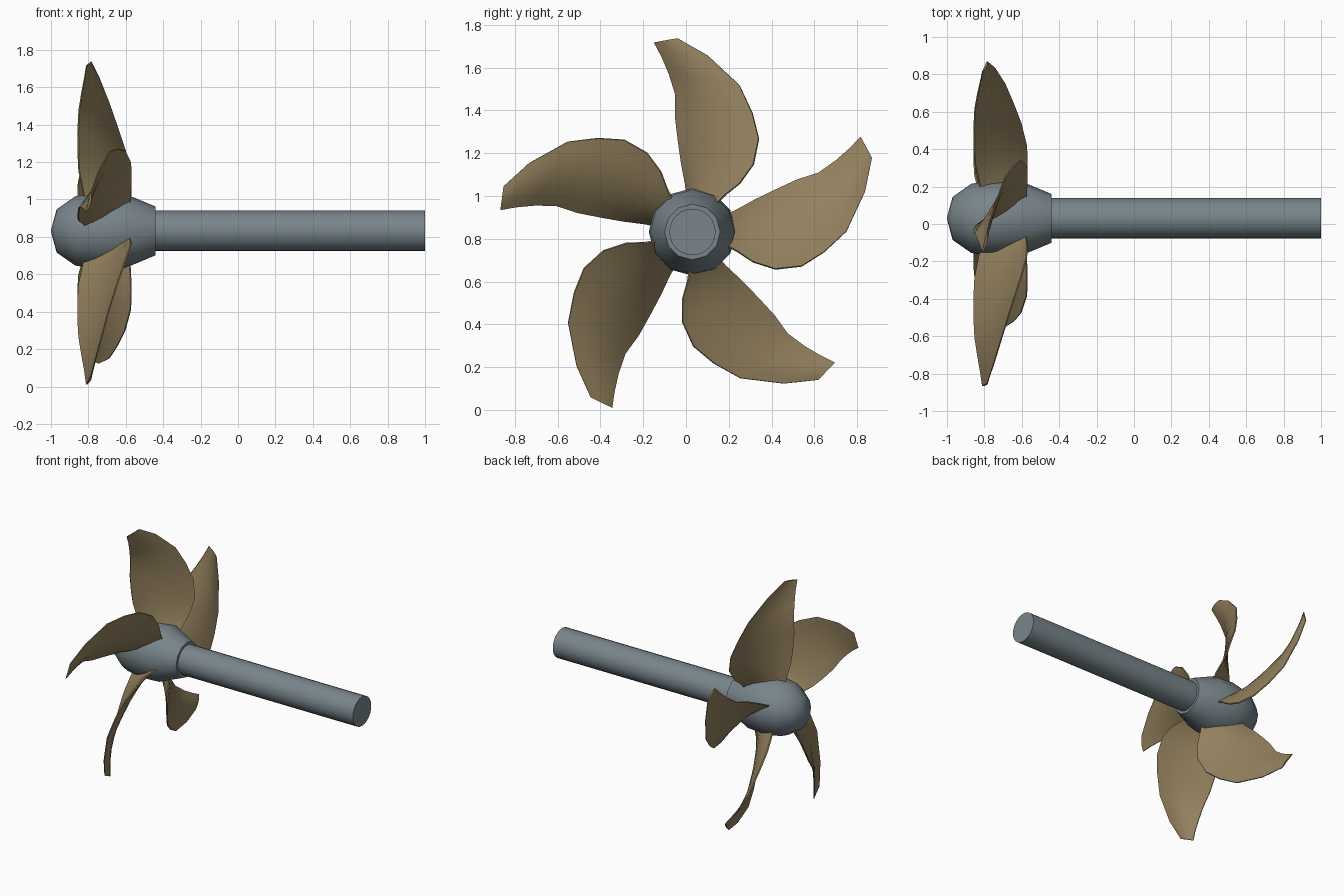
import bpy, bmesh
from math import sin, cos, pi, radians
from mathutils import Vector, Matrix

if "Cube" in bpy.data.objects:
    bpy.data.objects.remove(bpy.data.objects["Cube"])

AXIS = Vector((0, 0.03, 0.832))
BLADES = 5


def material(name, rgb):
    m = bpy.data.materials.new(name)
    m.use_nodes = True
    m.diffuse_color = (*rgb, 1)
    bsdf = m.node_tree.nodes["Principled BSDF"]
    bsdf.inputs["Base Color"].default_value = (*rgb, 1)
    bsdf.inputs["Roughness"].default_value = 0.6
    return m


steel = material("grey steel", (0.19, 0.235, 0.26))
bronze = material("dull bronze", (0.29, 0.215, 0.11))


def finish(bm, name, mat, angle):
    bmesh.ops.recalc_face_normals(bm, faces=bm.faces)
    mesh = bpy.data.meshes.new(name)
    bm.to_mesh(mesh)
    bm.free()
    obj = bpy.data.objects.new(name, mesh)
    bpy.context.collection.objects.link(obj)
    mesh.materials.append(mat)
    bpy.ops.object.select_all(action='DESELECT')
    obj.select_set(True)
    bpy.context.view_layer.objects.active = obj
    bpy.ops.object.shade_smooth_by_angle(angle=radians(angle))
    return obj


def lathe(name, profile, sides, mat, angle):
    """Turn an (x, radius) profile around the shaft axis."""
    bm = bmesh.new()
    rings = []
    for x, r in profile:
        rings.append([bm.verts.new(AXIS + Vector((x, r * sin(2 * pi * i / sides),
                                                  r * cos(2 * pi * i / sides))))
                      for i in range(sides)])
    for a, b in zip(rings, rings[1:]):
        for i in range(sides):
            j = (i + 1) % sides
            bm.faces.new((a[i], a[j], b[j], b[i]))
    bm.faces.new(rings[0])
    bm.faces.new(rings[-1])
    bmesh.ops.remove_doubles(bm, verts=bm.verts, dist=0.0005)
    return finish(bm, name, mat, angle)


# Hub and shaft
lathe("hub", [(-1, 0.004), (-0.97, 0.115), (-0.87, 0.185), (-0.76, 0.204),
              (-0.6, 0.197), (-0.44, 0.13)], 12, steel, 50)
lathe("shaft", [(-0.5, 0.108), (1, 0.108)], 24, steel, 40)

# Blade edges from root to tip, as (x, y, z) from the axis
TRAILING = [(-.81, -.02, .12), (-.83, -.03, .22), (-.85, -.05, .32),
            (-.855, -.065, .42), (-.855, -.08, .54), (-.85, -.08, .645),
            (-.835, -.11, .74), (-.82, -.145, .82), (-.81, -.18, .885)]
LEADING = [(-.58, .08, .10), (-.575, .15, .17), (-.572, .22, .225),
           (-.575, .285, .315), (-.605, .31, .435), (-.645, .28, .555),
           (-.69, .22, .685), (-.745, .07, .825), (-.785, -.07, .905)]
CHORD = 6


def blade(name, turn):
    """Thin cambered blade lofted between its two edges."""
    bm = bmesh.new()
    loops = []
    for i, (t, l) in enumerate(zip(TRAILING, LEADING)):
        t, l = Vector(t), Vector(l)
        chord = l - t
        normal = chord.cross(Vector((0, 0, 1))).normalized()
        taper = 1 - 0.6 * i / (len(TRAILING) - 1)
        sides = []
        for sign in (1, -1):
            row = []
            for k in range(CHORD + 1):
                u = k / CHORD
                bulge = sin(pi * u)
                offset = 0.04 * chord.length * bulge + sign * taper * (0.006 + 0.010 * bulge)
                row.append(t + chord * u + normal * offset)
            sides.append(row)
        loops.append([bm.verts.new(turn @ p + AXIS) for p in sides[0] + sides[1][::-1]])
    n = len(loops[0])
    for a, b in zip(loops, loops[1:]):
        for k in range(n):
            j = (k + 1) % n
            bm.faces.new((a[k], a[j], b[j], b[k]))
    # Close root and tip with strips
    for loop in (loops[0], loops[-1]):
        for k in range(CHORD):
            bm.faces.new((loop[k], loop[k + 1], loop[n - 2 - k], loop[n - 1 - k]))
    return finish(bm, name, bronze, 50)


# Five blades around the hub
for b in range(BLADES):
    blade(f"blade_{b + 1}", Matrix.Rotation(-2 * pi * b / BLADES, 3, 'X'))
